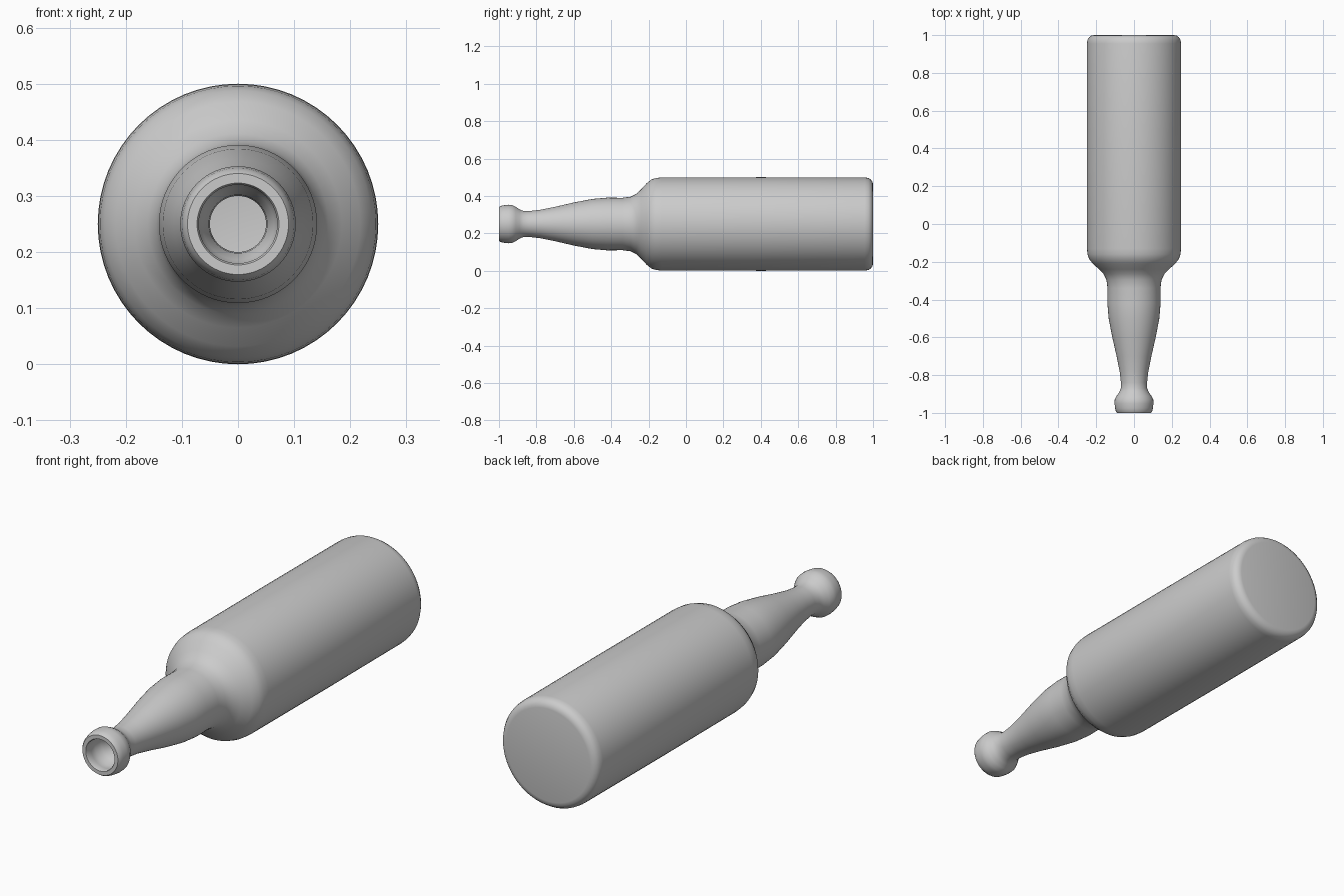
import bpy, bmesh, math

if "Cube" in bpy.data.objects:
    bpy.data.objects.remove(bpy.data.objects["Cube"])

SEGMENTS = 64
AXIS_Z = 0.25

# Outer profile as (y, radius): base, body, shoulder, neck, lip
outer = [(1.0, 0), (1.0, 0.212), (0.997, 0.226), (0.988, 0.238), (0.975, 0.246),
         (0.955, 0.249), (0.4, 0.25), (-0.13, 0.249), (-0.16, 0.246), (-0.185, 0.238),
         (-0.21, 0.218), (-0.24, 0.185), (-0.265, 0.161), (-0.295, 0.146),
         (-0.34, 0.14), (-0.42, 0.141), (-0.5, 0.134), (-0.6, 0.115), (-0.7, 0.092),
         (-0.78, 0.076), (-0.84, 0.069), (-0.87, 0.07), (-0.89, 0.078),
         (-0.91, 0.092), (-0.93, 0.102), (-0.95, 0.103), (-0.975, 0.1),
         (-0.992, 0.096), (-1.0, 0.09)]

# Hollow inside, from the rim through the throat to the inner floor
inner = [(-1.0, 0.073), (-0.995, 0.07), (-0.96, 0.075), (-0.93, 0.076), (-0.9, 0.064),
         (-0.87, 0.052), (-0.84, 0.05), (-0.78, 0.056), (-0.7, 0.072), (-0.6, 0.095),
         (-0.5, 0.114), (-0.42, 0.121), (-0.34, 0.12), (-0.28, 0.127), (-0.25, 0.144),
         (-0.2, 0.2), (-0.17, 0.22), (-0.13, 0.229), (0.95, 0.229), (0.97, 0.223),
         (0.98, 0.21), (0.98, 0)]


def lathe(name, profile):
    bm = bmesh.new()
    rings = []
    for y, r in profile:
        if r == 0:
            rings.append([bm.verts.new((0, y, AXIS_Z))])
            continue
        angles = [2 * math.pi * i / SEGMENTS for i in range(SEGMENTS)]
        rings.append([bm.verts.new((r * math.cos(a), y, AXIS_Z + r * math.sin(a)))
                      for a in angles])
    for a, b in zip(rings, rings[1:]):
        for i in range(SEGMENTS):
            j = (i + 1) % SEGMENTS
            if len(a) == 1:
                bm.faces.new((a[0], b[i], b[j]))
            elif len(b) == 1:
                bm.faces.new((a[i], b[0], a[j]))
            else:
                bm.faces.new((a[i], b[i], b[j], a[j]))
    bmesh.ops.recalc_face_normals(bm, faces=bm.faces[:])
    mesh = bpy.data.meshes.new(name)
    bm.to_mesh(mesh)
    bm.free()
    obj = bpy.data.objects.new(name, mesh)
    bpy.context.collection.objects.link(obj)
    bpy.context.view_layer.objects.active = obj
    obj.select_set(True)
    bpy.ops.object.shade_smooth_by_angle(angle=math.radians(40))
    return obj


# Hollow bottle lying on its side, mouth to the front
lathe("bottle", outer + inner)
